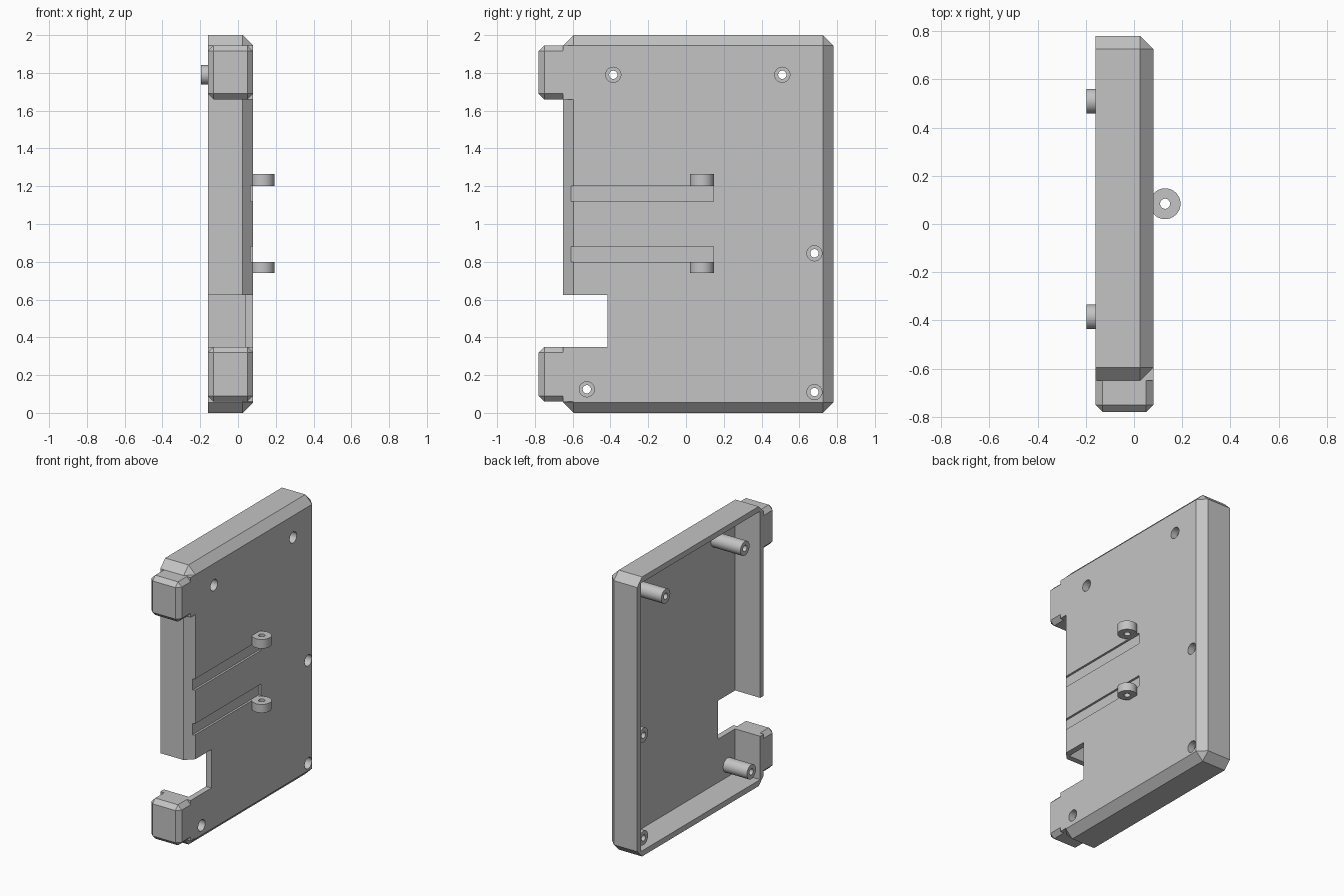
import bpy, bmesh, math
from mathutils import Matrix, Vector

cube = bpy.data.objects.get("Cube")
if cube:
    bpy.data.objects.remove(cube, do_unlink=True)

GREY = (0.55, 0.55, 0.55, 1)
mat = bpy.data.materials.new("matte grey")
mat.use_nodes = True
mat.diffuse_color = GREY
mat.node_tree.nodes["Principled BSDF"].inputs["Base Color"].default_value = GREY


def finish(name, bm):
    bmesh.ops.recalc_face_normals(bm, faces=bm.faces)
    mesh = bpy.data.meshes.new(name)
    bm.to_mesh(mesh)
    bm.free()
    mesh.materials.append(mat)
    ob = bpy.data.objects.new(name, mesh)
    bpy.context.collection.objects.link(ob)
    return ob


def box(name, lo, hi, chamfer=0, keep=None):
    """Box between two corners; chamfers every edge outside the plane keep=(axis, value)."""
    lo, hi = Vector(lo), Vector(hi)
    bm = bmesh.new()
    bmesh.ops.create_cube(bm, size=1)
    for v in bm.verts:
        v.co = (lo + hi) / 2 + v.co * (hi - lo)
    if chamfer:
        edges = [e for e in bm.edges if not (keep and all(
            abs(v.co[keep[0]] - keep[1]) < 1e-4 for v in e.verts))]
        bmesh.ops.bevel(bm, geom=edges, offset=chamfer, segments=1,
                        profile=0.5, affect='EDGES')
    return finish(name, bm)


def cylinder(name, axis, start, end, a, b, radius):
    """Cylinder along x (a, b = y, z) or along z (a, b = x, y)."""
    mid = (start + end) / 2
    if axis == 'x':
        place = Matrix.Translation((mid, a, b)) @ Matrix.Rotation(math.pi / 2, 4, 'Y')
    else:
        place = Matrix.Translation((a, b, mid))
    bm = bmesh.new()
    bmesh.ops.create_cone(bm, cap_ends=True, segments=40, radius1=radius,
                          radius2=radius, depth=end - start, matrix=place)
    return finish(name, bm)


def combine(target, other, operation):
    """Apply a boolean and discard the helper."""
    mod = target.modifiers.new("boolean", 'BOOLEAN')
    mod.operation = operation
    mod.solver = 'EXACT'
    mod.object = other
    bpy.context.view_layer.objects.active = target
    bpy.ops.object.modifier_apply(modifier=mod.name)
    bpy.data.objects.remove(other, do_unlink=True)


def smooth(ob):
    bpy.ops.object.select_all(action='DESELECT')
    ob.select_set(True)
    bpy.context.view_layer.objects.active = ob
    bpy.ops.object.shade_smooth_by_angle(angle=math.radians(30))


OPEN, FACE, FLOOR = -0.16, 0.08, 0.038

# Chamfered tray body, open towards -x
shell = box("tray_shell", (OPEN, -0.65, 0), (FACE, 0.78, 2), 0.055, (0, OPEN))

# Front tabs, with plain blocks joining them to the body
for low, high in ((0.06, 0.35), (1.66, 1.945)):
    combine(shell, box("root", (OPEN, -0.65, low), (FACE, -0.58, high)), 'UNION')
    tab = box("tab", (OPEN, -0.78, low), (FACE, -0.648, high), 0.03, (1, -0.648))
    combine(shell, tab, 'UNION')

# Hollow interior
combine(shell, box("cavity", (-0.4, -0.61, 0.04), (FLOOR, 0.74, 1.96)), 'DIFFERENCE')

# Side notch and two shallow grooves
combine(shell, box("notch", (-0.5, -0.9, 0.35), (0.5, -0.415, 0.625)), 'DIFFERENCE')
for low in (0.80, 1.12):
    groove = box("groove", (0.065, -0.9, low), (0.3, 0.145, low + 0.08))
    combine(shell, groove, 'DIFFERENCE')

# Hollow screw posts with counterbored holes through the plate
posts = [(-0.385, 1.79, -0.197), (0.51, 1.79, -0.197),
         (0.68, 0.845, -0.14), (0.68, 0.11, -0.14), (-0.525, 0.125, -0.15)]
for i, (y, z, tip) in enumerate(posts):
    post = cylinder(f"screw_post_{i + 1}", 'x', tip, FLOOR + 0.012, y, z, 0.051)
    for part in (shell, post):
        combine(part, cylinder("bore", 'x', -0.5, 0.5, y, z, 0.022), 'DIFFERENCE')
        combine(part, cylinder("sink", 'x', 0.03, 0.5, y, z, 0.04), 'DIFFERENCE')
    smooth(post)

# Pair of hinge eyes on the outer face
for name, low, high in (("lower", 0.74, 0.80), ("upper", 1.20, 1.265)):
    eye = cylinder(f"{name}_hinge_eye", 'z', low, high, 0.129, 0.084, 0.064)
    combine(eye, cylinder("pin", 'z', 0, 2, 0.129, 0.084, 0.021), 'DIFFERENCE')
    smooth(eye)

smooth(shell)
